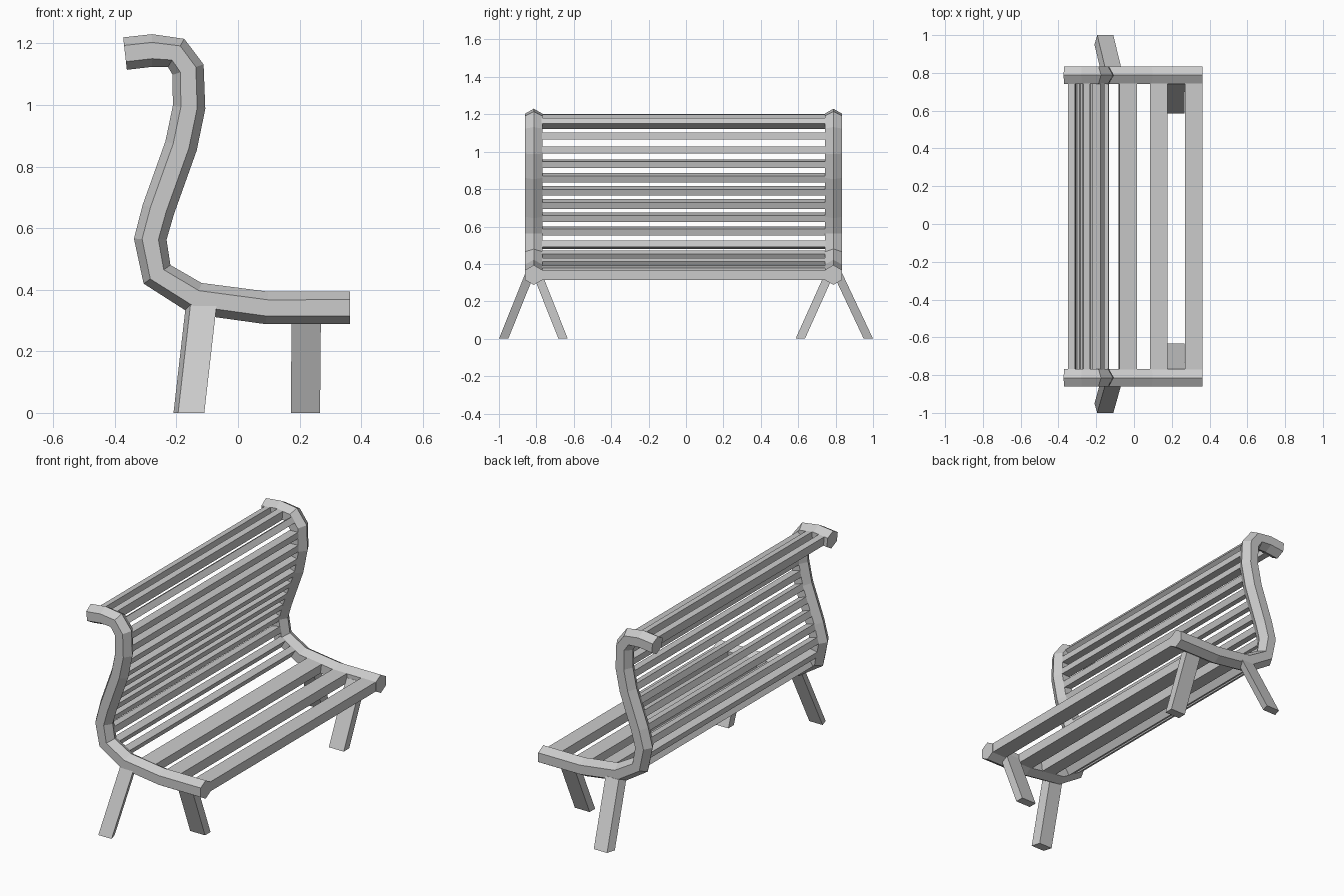
import bpy, bmesh, math
from mathutils import Vector

if "Cube" in bpy.data.objects:
    bpy.data.objects.remove(bpy.data.objects["Cube"])

# Side profile of the bench (x, z), from the rolled top edge down to the seat front
PATH = [(-.367, 1.167), (-.279, 1.177), (-.201, 1.169), (-.162, 1.115),
        (-.159, .992), (-.185, .867), (-.259, .66), (-.285, .564),
        (-.263, .45), (-.136, .372), (.094, .341), (.363, .341)]
PTS = [Vector((x, 0, z)) for x, z in PATH]
RAIL_Y = (-.814, .788)
RADIUS = .053


def loft(name, rings):
    """Skin a list of closed rings and cap both ends."""
    bm = bmesh.new()
    vs = [[bm.verts.new(p) for p in r] for r in rings]
    n = len(vs[0])
    for a, b in zip(vs, vs[1:]):
        for i in range(n):
            j = (i + 1) % n
            bm.faces.new((a[i], a[j], b[j], b[i]))
    bm.faces.new(vs[0])
    bm.faces.new(vs[-1])
    bmesh.ops.recalc_face_normals(bm, faces=bm.faces)
    me = bpy.data.meshes.new(name)
    bm.to_mesh(me)
    bm.free()
    ob = bpy.data.objects.new(name, me)
    bpy.context.collection.objects.link(ob)
    return ob


def point_at(s):
    """Point and tangent at distance s along the profile."""
    for a, b in zip(PTS, PTS[1:]):
        d = (b - a).length
        if s <= d:
            return a.lerp(b, s / d), (b - a).normalized()
        s -= d
    return PTS[-1], (PTS[-1] - PTS[-2]).normalized()


def side_rail(name, y):
    rings = []
    for i, p in enumerate(PTS):
        t = Vector()
        if i > 0:
            t += (p - PTS[i - 1]).normalized()
        if i < len(PTS) - 1:
            t += (PTS[i + 1] - p).normalized()
        t.normalize()
        n = Vector((-t.z, 0, t.x))
        angles = [k * math.pi / 3 for k in range(6)]
        rings.append([p + n * RADIUS * math.cos(a)
                      + Vector((0, y + RADIUS * math.sin(a), 0)) for a in angles])
    loft(name, rings)


def slat(name, s, width, thick):
    p, t = point_at(s)
    n = Vector((-t.z, 0, t.x))
    corners = [p + t * u * width / 2 + n * v * thick / 2
               for u, v in ((-1, -1), (1, -1), (1, 1), (-1, 1))]
    loft(name, [[c + Vector((0, y, 0)) for c in corners] for y in (-.79, .765)])


def leg(name, foot, top, width, skew):
    """Slanted leg with a horizontal foot; skew turns the inner edge in x."""
    out = math.copysign(.025, foot[1])
    rings = []
    for x, y, z in (foot, top):
        w = width / 2
        rings.append([(x - w, y + out, z), (x + w, y + out, z),
                      (x + w - skew, y - out, z), (x - w - skew, y - out, z)])
    loft(name, rings)


# Hexagonal side rails and splayed legs
for side, y, inner, splay in (("left", RAIL_Y[0], -.657, .02),
                              ("right", RAIL_Y[1], .611, .022)):
    sg = math.copysign(1, y)
    side_rail(side + "_side_rail", y)
    leg(side + "_back_leg", (-.152, sg * .975, 0), (-.112, y + sg * splay, .35), .085, .015)
    leg(side + "_front_leg", (.219, inner, 0), (.222, y - sg * splay, .345), .095, 0)

# Narrow slats of the curved back
for k in range(14):
    slat(f"back_slat_{k + 1}", .04 + .075 * k, .036, .053)

# Wide slats of the seat
total = sum((b - a).length for a, b in zip(PTS, PTS[1:]))
for k, d in enumerate((.047, .232, .398)):
    slat(f"seat_slat_{k + 1}", total - d, .092, .055)
